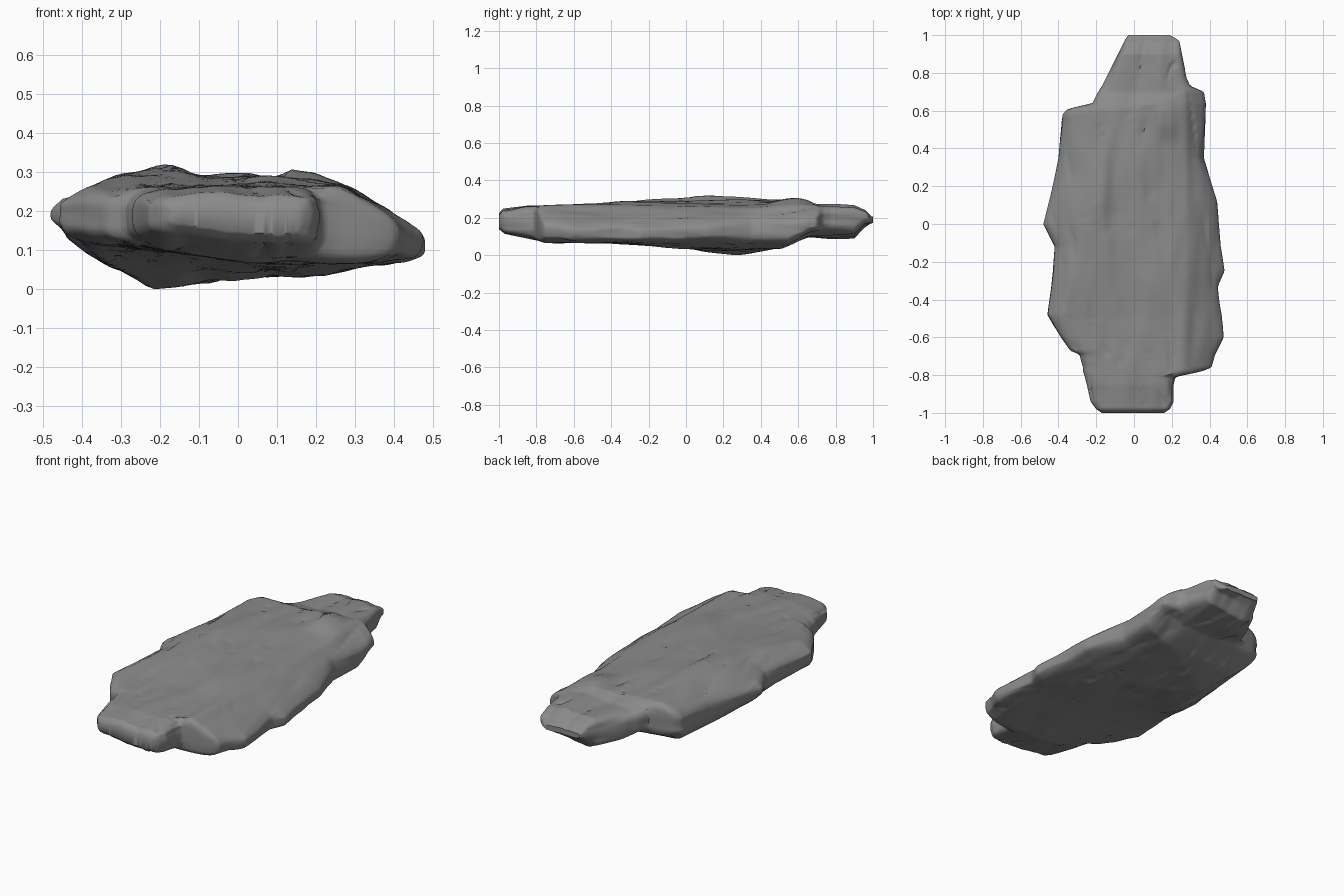
import bpy
import bmesh
import math
from mathutils import Vector, noise

default_cube = bpy.data.objects.get("Cube")
if default_cube:
    bpy.data.objects.remove(default_cube, do_unlink=True)

# Plan outline of the slab: y, right edge, left edge
OUTLINE = [
    (-1, -.17, .16), (-.98, -.2, .19), (-.94, -.23, .21), (-.85, -.25, .21),
    (-.81, -.26, .22), (-.78, -.27, .36), (-.76, -.27, .41), (-.69, -.29, .43),
    (-.67, -.34, .44), (-.6, -.39, .475), (-.48, -.46, .465), (-.33, -.44, .45),
    (-.25, -.43, .48), (-.12, -.42, .46), (0, -.48, .45), (.12, -.45, .44),
    (.25, -.42, .4), (.35, -.4, .37), (.58, -.38, .38), (.61, -.35, .38),
    (.64, -.22, .38), (.7, -.19, .37), (.73, -.17, .3), (.77, -.15, .28),
    (.97, -.05, .24), (1, -.03, .19),
]
# Upper and lower height limits across the width
CROSS_TOP = [(-.48, .23), (-.45, .26), (-.37, .29), (-.19, .34), (-.12, .31),
             (.1, .3), (.28, .28), (.35, .24), (.48, .18)]
CROSS_BOTTOM = [(-.48, .16), (-.44, .12), (-.35, .07), (-.3, .05), (-.22, 0),
                (-.1, .015), (.2, .04), (.48, .07)]
# Upper and lower height limits along the length
LONG_TOP = [(-1, .235), (-.98, .26), (-.85, .28), (-.5, .285), (-.2, .31),
            (.1, .335), (.4, .315), (.6, .31), (.7, .28), (.9, .28), (.96, .255), (1, .215)]
LONG_BOTTOM = [(-1, .14), (-.97, .115), (-.75, .07), (-.4, .065), (0, .04),
               (.27, 0), (.5, .035), (.65, .09), (.9, .095), (.95, .145), (1, .18)]

STATIONS = 180
ACROSS = 60


def sample(table, position, column=1):
    """Linear interpolation in a table sorted by its first column."""
    for start, end in zip(table, table[1:]):
        if position <= end[0]:
            span = end[0] - start[0]
            factor = max(0, (position - start[0]) / span)
            return start[column] + factor * (end[column] - start[column])
    return table[-1][column]


def smoothstep(low, high, value):
    factor = min(1, max(0, (value - low) / (high - low)))
    return factor * factor * (3 - 2 * factor)


def grain(x, y, seed):
    """Weathering depth: broad dents and narrow cracks running lengthwise."""
    broad = noise.noise(Vector((x * 7, y * 2, seed)))
    fine = noise.noise(Vector((x * 18, y * 5, seed + 5)))
    crack_line = noise.noise(Vector((x * 8 + y, y * 1.5, seed + 9)))
    crack = max(0, 1 - abs(crack_line) * 14) * max(0, fine + .2)
    return .012 * (broad + .6) + .006 * fine + .012 * crack


def upper_height(x, y):
    height = min(sample(CROSS_TOP, x), sample(LONG_TOP, y))
    # Raised ledge near the back
    ledge = smoothstep(.1, .14, x) - smoothstep(.18, .31, x)
    ledge *= smoothstep(.4, .55, y) - smoothstep(.58, .7, y)
    return height + .025 * ledge - grain(x, y, 2)


def lower_height(x, y):
    # The underside rises to the right at both ends and to the left at the back tip
    lift = .1 * max(0, .1 - x) * smoothstep(.1, .5, abs(y - .2)) * smoothstep(.8, .65, y)
    lift += .13 * max(0, x) * smoothstep(.5, .75, y) * smoothstep(1, .95, y)
    height = max(sample(CROSS_BOTTOM, x), sample(LONG_BOTTOM, y) + lift)
    return height + grain(x, y, 20)


def section_point(y, spread, side):
    """Point on a rounded slab section; side is 1 for the top, -1 for the bottom."""
    low_x = sample(OUTLINE, y, 1)
    high_x = sample(OUTLINE, y, 2)
    x = (low_x + high_x) / 2 + spread * (high_x - low_x) / 2
    top, bottom = upper_height(x, y), lower_height(x, y)
    middle = (top + bottom) / 2
    half = max(.015, (top - bottom) / 2)
    roundness = max(0, 1 - abs(spread) ** 6) ** .27
    z = middle + side * half * roundness
    # Chipped layers along the edges
    chip = .012 * noise.noise(Vector((y * 4, z * 22, spread)))
    x -= spread ** 7 * max(0, chip)
    return Vector((x, y, z))


def section_ring(y):
    spreads = [math.sin(math.pi * (i / ACROSS - .5)) for i in range(ACROSS + 1)]
    ring = [section_point(y, spread, 1) for spread in spreads]
    ring += [section_point(y, spread, -1) for spread in reversed(spreads[1:-1])]
    return ring


# Loft the sections into one closed slab
bm = bmesh.new()
previous = None
for station in range(STATIONS + 1):
    y = -math.cos(math.pi * station / STATIONS) * .3 + .7 * (2 * station / STATIONS - 1)
    ring = [bm.verts.new(point) for point in section_ring(y)]
    if previous is None:
        bm.faces.new(ring)
    else:
        count = len(ring)
        for i in range(count):
            j = (i + 1) % count
            bm.faces.new((previous[i], previous[j], ring[j], ring[i]))
    previous = ring
bm.faces.new(previous)
bmesh.ops.triangulate(bm, faces=[face for face in bm.faces if len(face.verts) > 4])
bmesh.ops.recalc_face_normals(bm, faces=bm.faces)

# Rest the slab on the ground
lowest = min(vert.co.z for vert in bm.verts)
bmesh.ops.translate(bm, verts=bm.verts, vec=(0, 0, -lowest))

mesh = bpy.data.meshes.new("rock_slab")
bm.to_mesh(mesh)
bm.free()
rock = bpy.data.objects.new("rock_slab", mesh)
bpy.context.collection.objects.link(rock)

# Grey stone
stone = bpy.data.materials.new("grey_stone")
stone.use_nodes = True
stone_color = (.26, .26, .26, 1)
stone.diffuse_color = stone_color
stone.node_tree.nodes["Principled BSDF"].inputs["Base Color"].default_value = stone_color
mesh.materials.append(stone)

bpy.context.view_layer.objects.active = rock
rock.select_set(True)
bpy.ops.object.shade_smooth_by_angle(angle=math.radians(50))
